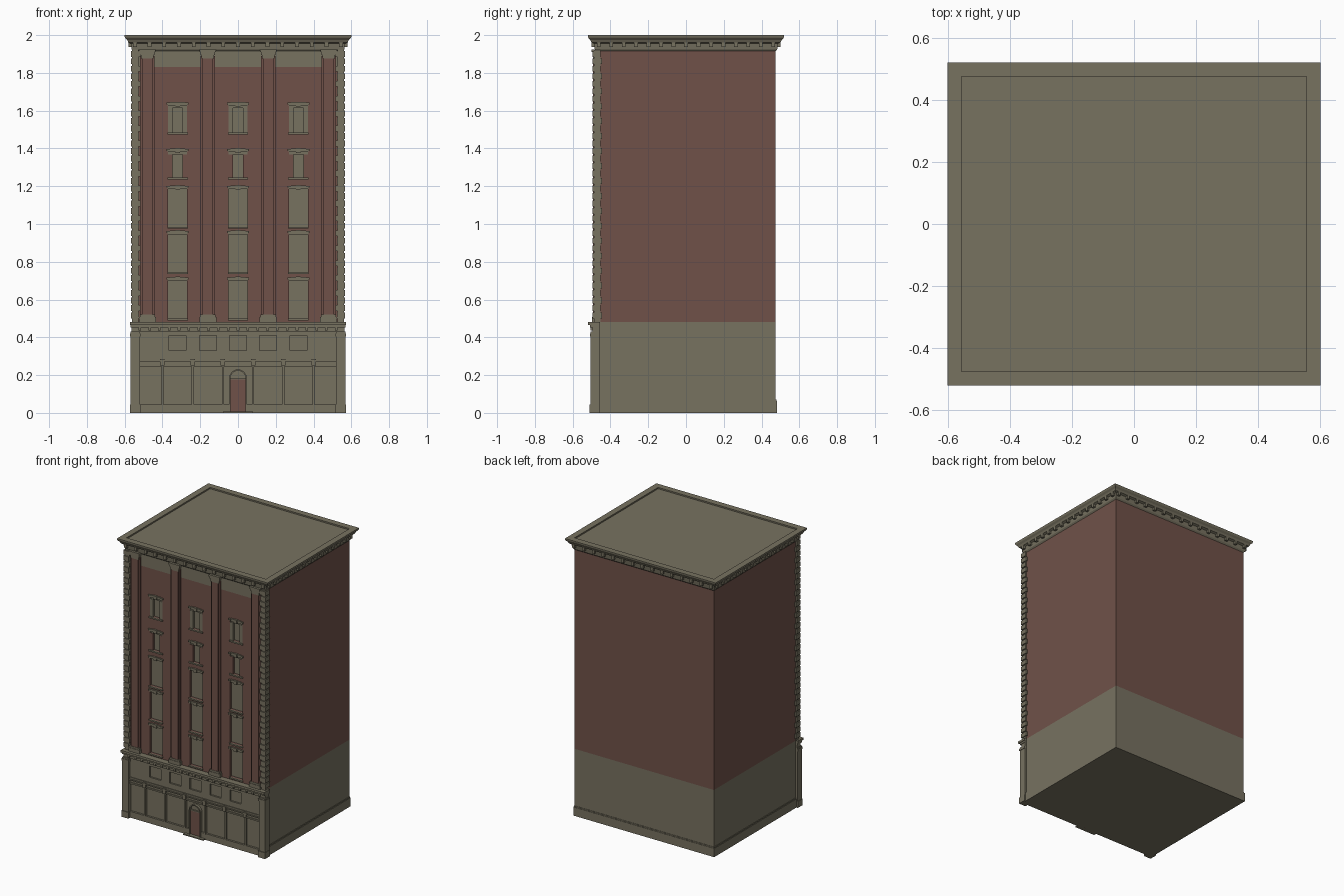
import bpy, bmesh, math

cube = bpy.data.objects.get("Cube")
if cube:
    bpy.data.objects.remove(cube, do_unlink=True)


def material(name, rgb):
    m = bpy.data.materials.new(name)
    m.use_nodes = True
    m.diffuse_color = (*rgb, 1)
    m.node_tree.nodes["Principled BSDF"].inputs["Base Color"].default_value = (*rgb, 1)
    return m


STONE = material("stone", (0.185, 0.168, 0.118))
BRICK = material("brick", (0.160, 0.083, 0.066))


def finish(name, bm, mat):
    bmesh.ops.recalc_face_normals(bm, faces=bm.faces)
    mesh = bpy.data.meshes.new(name)
    bm.to_mesh(mesh)
    bm.free()
    mesh.materials.append(mat)
    ob = bpy.data.objects.new(name, mesh)
    bpy.context.collection.objects.link(ob)
    return ob


def boxes(name, mat, items):
    """One object from boxes given as (x0, x1, y0, y1, z0, z1)."""
    bm = bmesh.new()
    for x0, x1, y0, y1, z0, z1 in items:
        verts = bmesh.ops.create_cube(bm, size=1)["verts"]
        for v in verts:
            v.co.x = x1 if v.co.x > 0 else x0
            v.co.y = y1 if v.co.y > 0 else y0
            v.co.z = z1 if v.co.z > 0 else z0
    return finish(name, bm, mat)


def both(items):
    """Add the mirror image across x = 0."""
    items = list(items)
    return items + [(-b, -a, c, d, e, f) for a, b, c, d, e, f in items]


W, D = 0.555, 0.475      # half width and half depth of the block
CORE, WALL = -0.455, -D  # window plane and brick face
SPLIT, TOP = 0.48, 1.925

# Main block
boxes("lower_block", STONE, [(-W, W, CORE, D, 0, SPLIT)])
boxes("upper_block", BRICK, [(-W, W, CORE, D, SPLIT, TOP)])
boxes("plinth", STONE, [(-W - .006, W + .006, CORE, D + .006, 0, .062),
                        (-W - .003, W + .003, CORE, D + .003, .062, .07)])

# Brick front with openings
COLS = (-0.32, 0, 0.32)
ROWS = [(0.50, 0.70), (0.745, 0.945), (0.985, 1.185), (1.245, 1.38), (1.485, 1.625)]
HALF = 0.05
FRIEZE = 1.83
edges = [-W] + [c + s * HALF for c in COLS for s in (-1, 1)] + [W]
wall = [(edges[i], edges[i + 1], WALL, CORE, SPLIT, FRIEZE) for i in range(0, len(edges), 2)]
levels = [SPLIT] + [z for row in ROWS for z in row] + [FRIEZE]
for c in COLS:
    for i in range(0, len(levels), 2):
        wall.append((c - HALF, c + HALF, WALL, CORE, levels[i], levels[i + 1]))
boxes("brick_front", BRICK, wall)
boxes("frieze", STONE, [(-W, W, WALL, CORE, FRIEZE, TOP)])

# Windows: panes, lintels with keystones, sills
panes, trim, stone_jambs, brick_jambs = [], [], [], []
for c in COLS:
    for i, (z0, z1) in enumerate(ROWS):
        panes.append((c - HALF, c + HALF, CORE - .003, CORE, z0, z1))
        trim += [(c - .052, c + .052, WALL - .007, WALL, z1, z1 + .013),
                 (c - .04, c + .04, WALL - .01, WALL, z1 + .013, z1 + .02),
                 (c - .012, c + .012, WALL - .014, WALL, z1 - .003, z1 + .022),
                 (c - .054, c + .054, WALL - .01, WALL, z0 - .01, z0)]
        for s in (-1, 1):
            trim.append((c + s * .048 - .01, c + s * .048 + .01, WALL - .012, WALL,
                         z1 + .007, z1 + .017))
            if i >= 3:
                jamb = (c + s * .038 - .012, c + s * .038 + .012, WALL, CORE, z0, z1 - .012)
                (brick_jambs if i == 3 else stone_jambs).append(jamb)
        if i >= 3:
            trim.append((c - HALF, c + HALF, WALL + .003, CORE, z1 - .012, z1))
boxes("window_panes", STONE, panes)
boxes("window_trim", STONE, trim)
boxes("upper_window_jambs", STONE, stone_jambs)
boxes("lower_window_jambs", BRICK, brick_jambs)

# Giant pilasters
shafts, bases, capitals = [], [], []
for c in (.16, .48):
    shafts += [(c - .038, c + .038, WALL - .009, WALL, .52, 1.89),
               (c - .027, c + .027, WALL - .017, WALL, .52, 1.89)]
    bases += [(c - .045, c + .045, WALL - .023, WALL, SPLIT, .508),
              (c - .04, c + .04, WALL - .02, WALL, .508, .52)]
    capitals += [(c - .033, c + .033, WALL - .018, WALL, 1.875, 1.895),
                 (c - .038, c + .038, WALL - .021, WALL, 1.895, 1.91),
                 (c - .043, c + .043, WALL - .025, WALL, 1.91, TOP)]
boxes("pilaster_shafts", BRICK, both(shafts))
boxes("pilaster_bases", STONE, both(bases))
boxes("pilaster_capitals", STONE, both(capitals))

# Corner quoins in alternating lengths
quoins = [(.528, .56, -.488, -.452, SPLIT, TOP)]
COUNT = 36
pitch = (TOP - .5) / COUNT
for i in range(COUNT):
    z = .5 + i * pitch
    k = .008 if i % 2 else 0
    quoins.append((.524 - k, .567, -.495, -.444 - k, z, z + pitch * .78))
boxes("quoins", STONE, both(quoins))

# Ground storey piers
boxes("corner_piers", STONE, both([
    (.52, .569, -.505, CORE, 0, .43),
    (.517, .572, -.51, CORE, 0, .045),
    (.517, .572, -.509, CORE, .405, .42)]))

# Mezzanine wall with five small openings
BASE = -0.485
mezz = [(-.52, .52, BASE, CORE, .29, .33), (-.52, .52, BASE, CORE, .41, SPLIT)]
edges = [-.52] + [c * .16 + s * .045 for c in range(-2, 3) for s in (-1, 1)] + [.52]
mezz += [(edges[i], edges[i + 1], BASE, CORE, .33, .41) for i in range(0, len(edges), 2)]
boxes("mezzanine_wall", STONE, mezz)
boxes("mezzanine_panes", STONE, [(-.5, .5, BASE + .012, CORE, .33, .41)])

# Shopfront: panels, mullions, bulkhead and sign band
boxes("shop_panels", STONE, [(-.52, .52, WALL, CORE, 0, .29)])
shop = [(x - .006, x + .006, -.49, WALL, .04, .245) for x in (.08, .24, .40)]
shop.append((.046, .52, -.489, WALL, 0, .045))
boxes("shop_mullions", STONE, both(shop))
band = [(-.52, .52, -.492, WALL, .245, .256), (-.52, .52, -.487, WALL, .256, .272),
        (-.52, .52, -.497, WALL, .272, .28), (-.52, .52, -.49, WALL, .28, .292)]
band += [(x - .012, x + .012, -.5, WALL, .25, .285)
         for x in (-.40, -.24, -.08, .08, .24, .40)]
boxes("shop_band", STONE, band)

# Belt cornice above the ground storey with brackets
belt = [(-.565, .565, -.495, CORE, .43, .452), (-.568, .568, -.507, CORE, .452, .466),
        (-.572, .572, -.519, CORE, .466, .482)]
belt += [(x * .052 - .007, x * .052 + .007, -.505, -.48, .436, .452) for x in range(-10, 11)]
boxes("belt_cornice", STONE, belt)

# Entrance: door, jambs, step and arch
boxes("door", BRICK, [(-.04, .04, -.483, WALL, 0, .18)])
boxes("door_frame", STONE, both([(.04, .047, -.494, WALL, 0, .183)])
      + [(-.04, .04, -.486, WALL, .178, .185)])
boxes("door_step", STONE, [(-.08, .08, -.509, WALL, 0, .008)])
bm = bmesh.new()
N = 12
ring = []
for i in range(N + 1):
    a = math.pi * i / N
    ring.append([bm.verts.new((r * math.cos(a), y, .183 + r * math.sin(a)))
                 for r, y in ((.04, WALL), (.04, -.494), (.047, -.494), (.047, WALL))])
for a, b in zip(ring, ring[1:]):
    for j in range(4):
        bm.faces.new((a[j], a[(j + 1) % 4], b[(j + 1) % 4], b[j]))
finish("door_arch", bm, STONE)

# Roof cornice: rectangular rings lofted outwards, then a recessed roof
PROFILE = [(0, 1.915), (.008, 1.925), (.012, 1.955), (.026, 1.962), (.032, 1.975),
           (.042, 1.985), (.045, 1.992), (.045, 2.0), (0, 2.0), (0, 1.99)]
bm = bmesh.new()
rings = []
for o, z in PROFILE:
    x, y = W + o, D + o
    rings.append([bm.verts.new(p) for p in ((-x, -y, z), (x, -y, z), (x, y, z), (-x, y, z))])
for a, b in zip(rings, rings[1:]):
    for j in range(4):
        bm.faces.new((a[j], a[(j + 1) % 4], b[(j + 1) % 4], b[j]))
bm.faces.new(rings[0])
bm.faces.new(rings[-1])
finish("roof_cornice", bm, STONE)

# Modillions under the roof cornice on all four sides
mods = []
for i in range(-7, 8):
    x, y = i * .078, i * .066
    mods += [(x - .01, x + .01, s * D - .026, s * D + .026, 1.938, 1.966) for s in (-1, 1)]
    mods += [(s * W - .026, s * W + .026, y - .01, y + .01, 1.938, 1.966) for s in (-1, 1)]
boxes("modillions", STONE, mods)
